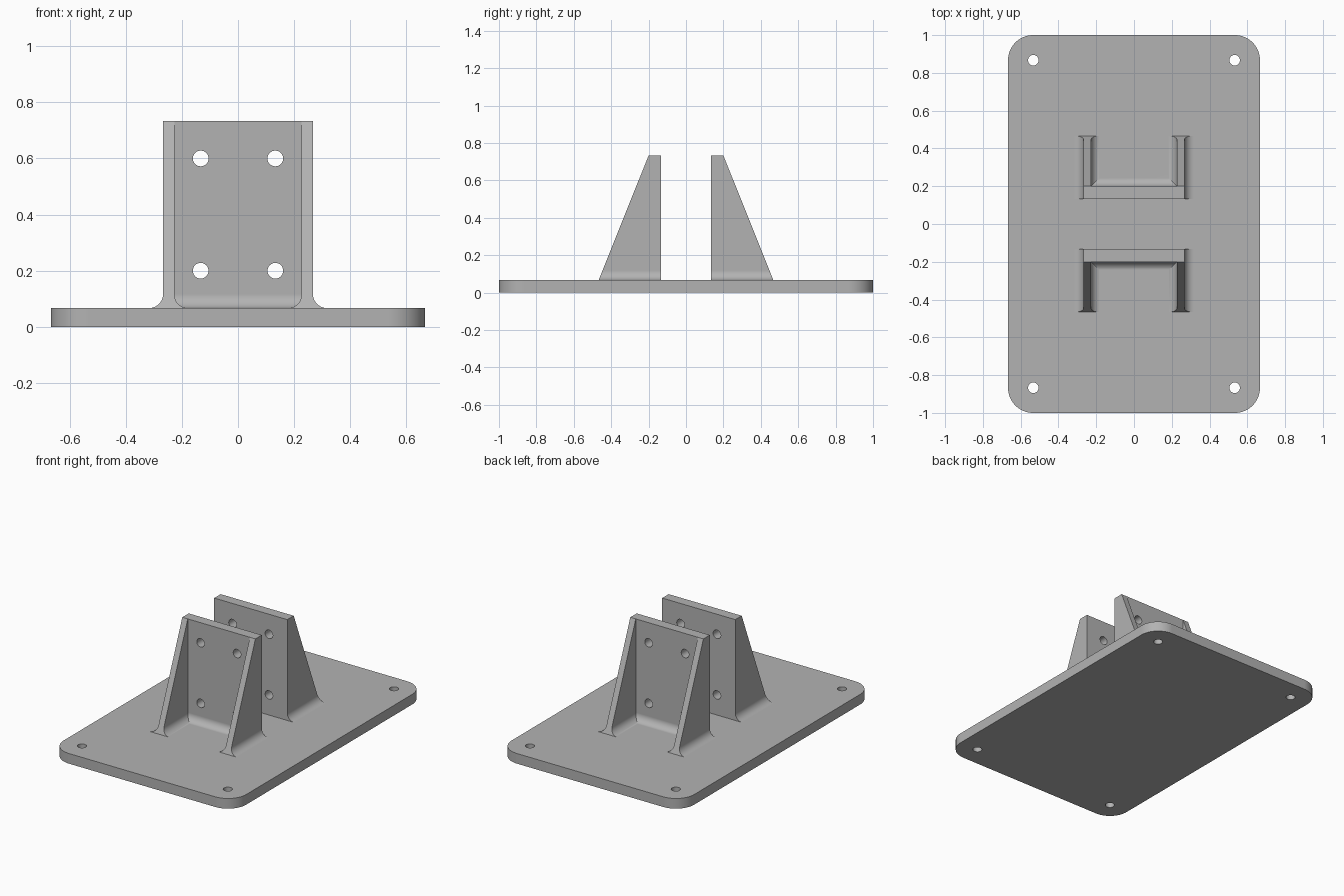
import bpy, bmesh
from math import pi, sin, cos, radians
from mathutils import Vector, Matrix

if "Cube" in bpy.data.objects:
    bpy.data.objects.remove(bpy.data.objects["Cube"])

PLATE_T = 0.067             # plate thickness
TOP = 0.733                 # bracket height
HALF_W, RIB = 0.267, 0.04   # bracket half width, rib thickness
WALL_IN, WALL_OUT, FOOT = 0.133, 0.2, 0.467
FILLET = 0.05
HOLE_R = 0.028

grey = bpy.data.materials.new("plain grey")
grey.use_nodes = True
colour = (0.45, 0.45, 0.45, 1)
grey.diffuse_color = colour
grey.node_tree.nodes["Principled BSDF"].inputs["Base Color"].default_value = colour


def make_object(name, bm):
    bmesh.ops.recalc_face_normals(bm, faces=bm.faces)
    mesh = bpy.data.meshes.new(name)
    bm.to_mesh(mesh)
    bm.free()
    mesh.materials.append(grey)
    obj = bpy.data.objects.new(name, mesh)
    bpy.context.collection.objects.link(obj)
    return obj


def extrude_profile(points, direction):
    bm = bmesh.new()
    face = bm.faces.new([bm.verts.new(p) for p in points])
    res = bmesh.ops.extrude_face_region(bm, geom=[face], use_keep_orig=True)
    moved = [v for v in res["geom"] if isinstance(v, bmesh.types.BMVert)]
    bmesh.ops.translate(bm, verts=moved, vec=direction)
    return bm


def box(x0, x1, y0, y1, z0, z1):
    base = [(x0, y0, z0), (x1, y0, z0), (x1, y1, z0), (x0, y1, z0)]
    return extrude_profile(base, (0, 0, z1 - z0))


def combine(target, tool, operation):
    mod = target.modifiers.new("combine", "BOOLEAN")
    mod.operation, mod.object, mod.solver = operation, tool, "EXACT"
    bpy.context.view_layer.objects.active = target
    bpy.ops.object.modifier_apply(modifier=mod.name)
    bpy.data.objects.remove(tool)


def drill(target, centre, axis):
    bm = bmesh.new()
    turn = Matrix.Rotation(pi / 2, 4, "X") if axis == "Y" else Matrix()
    bmesh.ops.create_cone(bm, cap_ends=True, segments=32, radius1=HOLE_R,
                          radius2=HOLE_R, depth=0.3,
                          matrix=Matrix.Translation(centre) @ turn)
    combine(target, make_object("drill", bm), "DIFFERENCE")


def make_bracket(name, angle):
    # body profile with fillets flaring out to the plate
    side = [(HALF_W, TOP)]
    for i in range(13):
        a = pi + i / 12 * pi / 2
        side.append((HALF_W + FILLET + FILLET * cos(a),
                     PLATE_T + FILLET + FILLET * sin(a)))
    side.append((HALF_W + FILLET, PLATE_T / 2))
    outline = side + [(-x, z) for x, z in reversed(side)]
    bm = extrude_profile([(x, WALL_IN, z) for x, z in outline], (0, 0.5, 0))

    # sloping front edge of the ribs
    slope = Vector((0, TOP - PLATE_T, FOOT - WALL_OUT))
    cut = bmesh.ops.bisect_plane(bm, geom=bm.verts[:] + bm.edges[:] + bm.faces[:],
                                 plane_co=(0, FOOT, PLATE_T), plane_no=slope,
                                 clear_outer=True)
    edges = [e for e in cut["geom_cut"] if isinstance(e, bmesh.types.BMEdge)]
    bmesh.ops.contextual_create(bm, geom=edges)
    bmesh.ops.remove_doubles(bm, verts=bm.verts, dist=0.0001)
    bracket = make_object(name, bm)

    # pocket between the ribs, filleted along its three bottom edges
    inner = HALF_W - RIB
    floor = PLATE_T - 0.0005
    bm = box(-inner, inner, WALL_OUT, 0.8, floor, 1)
    low = [e for e in bm.edges
           if all(v.co.z < 0.1 for v in e.verts)
           and not all(v.co.y > 0.7 for v in e.verts)]
    bmesh.ops.bevel(bm, geom=low, offset=FILLET, segments=12, profile=0.5,
                    affect="EDGES", clamp_overlap=False)
    combine(bracket, make_object("pocket", bm), "DIFFERENCE")

    # bolt holes through the wall
    for x in (-0.133, 0.133):
        for z in (0.2, 0.6):
            drill(bracket, (x, WALL_IN, z), "Y")
    bracket.data.transform(Matrix.Rotation(angle, 4, "Z"))
    return bracket


# base plate with rounded corners
bm = box(-0.667, 0.667, -1, 1, 0, PLATE_T)
upright = [e for e in bm.edges if abs(e.verts[0].co.z - e.verts[1].co.z) > 0.01]
bmesh.ops.bevel(bm, geom=upright, offset=0.133, segments=16, profile=0.5,
                affect="EDGES")
mount = make_object("base_plate_with_brackets", bm)

# corner screw holes
for x in (-0.533, 0.533):
    for y in (-0.867, 0.867):
        drill(mount, (x, y, 0), "Z")

# facing pair of brackets
for name, angle in (("back_bracket", 0), ("front_bracket", pi)):
    combine(mount, make_bracket(name, angle), "UNION")

# smooth fillets and bores, crisp edges
bpy.ops.object.select_all(action="DESELECT")
mount.select_set(True)
bpy.context.view_layer.objects.active = mount
bpy.ops.object.shade_smooth_by_angle(angle=radians(25))
weighted = mount.modifiers.new("even shading", "WEIGHTED_NORMAL")
weighted.keep_sharp = True
